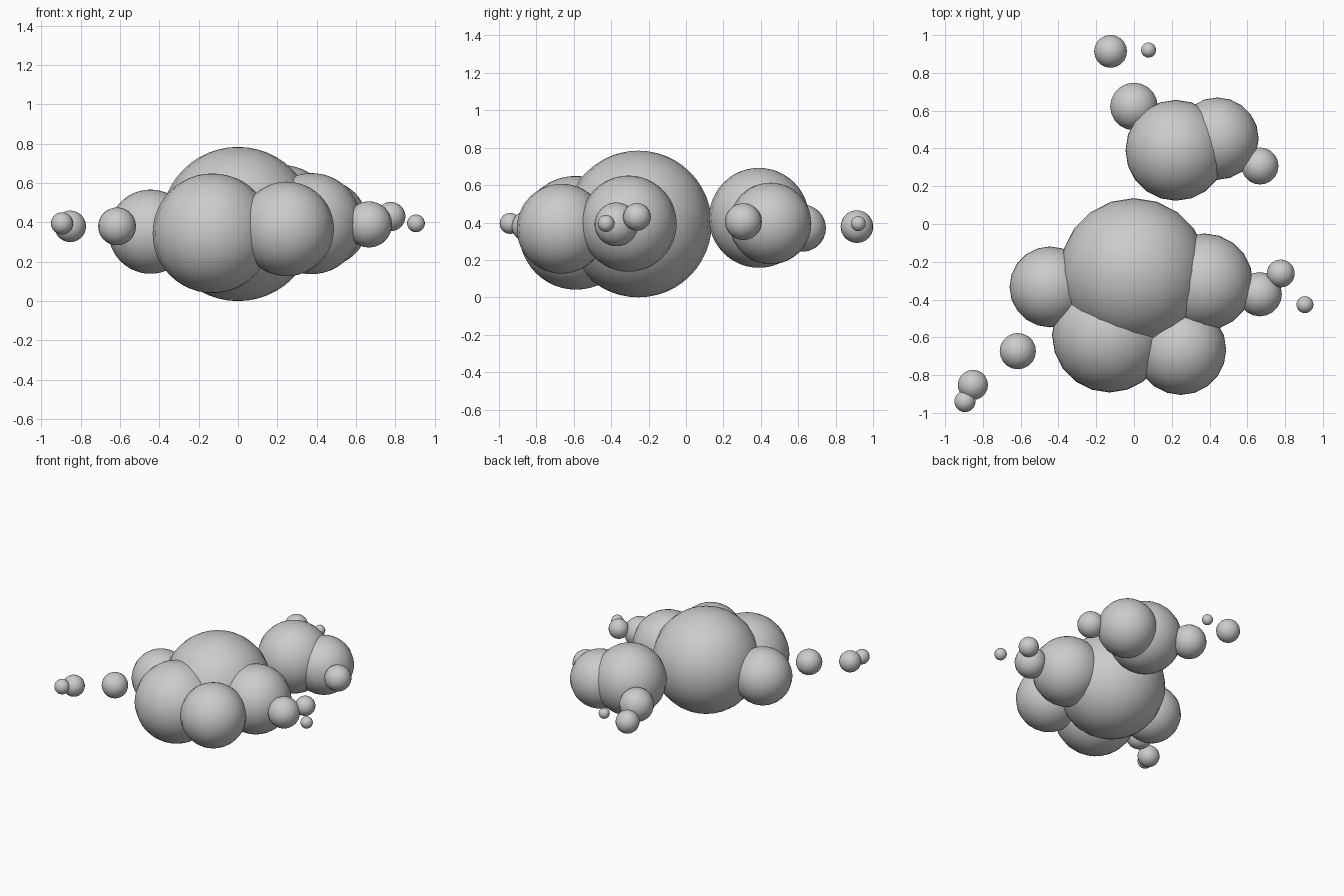
import bpy

# name: (x, y, z, radius)
PUFFS = {
    # main cloud
    "main_puff": (0.0, -0.255, 0.392, 0.392),
    "front_left_puff": (-0.13, -0.588, 0.345, 0.304),
    "front_right_puff": (0.248, -0.665, 0.367, 0.24),
    "left_puff": (-0.445, -0.333, 0.353, 0.214),
    "right_puff": (0.373, -0.307, 0.394, 0.257),
    # wisps to the right
    "right_wisp_large": (0.666, -0.372, 0.39, 0.117),
    "right_wisp_medium": (0.777, -0.262, 0.43, 0.074),
    "right_wisp_small": (0.905, -0.427, 0.395, 0.045),
    # wisps to the front left
    "left_wisp_large": (-0.615, -0.673, 0.38, 0.096),
    "left_wisp_medium": (-0.853, -0.852, 0.38, 0.08),
    "left_wisp_small": (-0.895, -0.94, 0.395, 0.056),
    # second cloud behind
    "back_puff": (0.222, 0.39, 0.425, 0.267),
    "back_right_puff": (0.442, 0.452, 0.395, 0.218),
    "back_side_wisp": (0.667, 0.307, 0.405, 0.098),
    "back_rear_wisp": (0.0, 0.622, 0.37, 0.126),
    # drifting bits at the rear
    "rear_wisp_large": (-0.124, 0.914, 0.378, 0.087),
    "rear_wisp_small": (0.077, 0.921, 0.394, 0.04),
}

for name, (x, y, z, r) in PUFFS.items():
    bpy.ops.mesh.primitive_uv_sphere_add(segments=20, ring_count=24,
                                         radius=r, location=(x, y, z))
    puff = bpy.context.object
    puff.name = name
    bpy.ops.object.shade_smooth()
